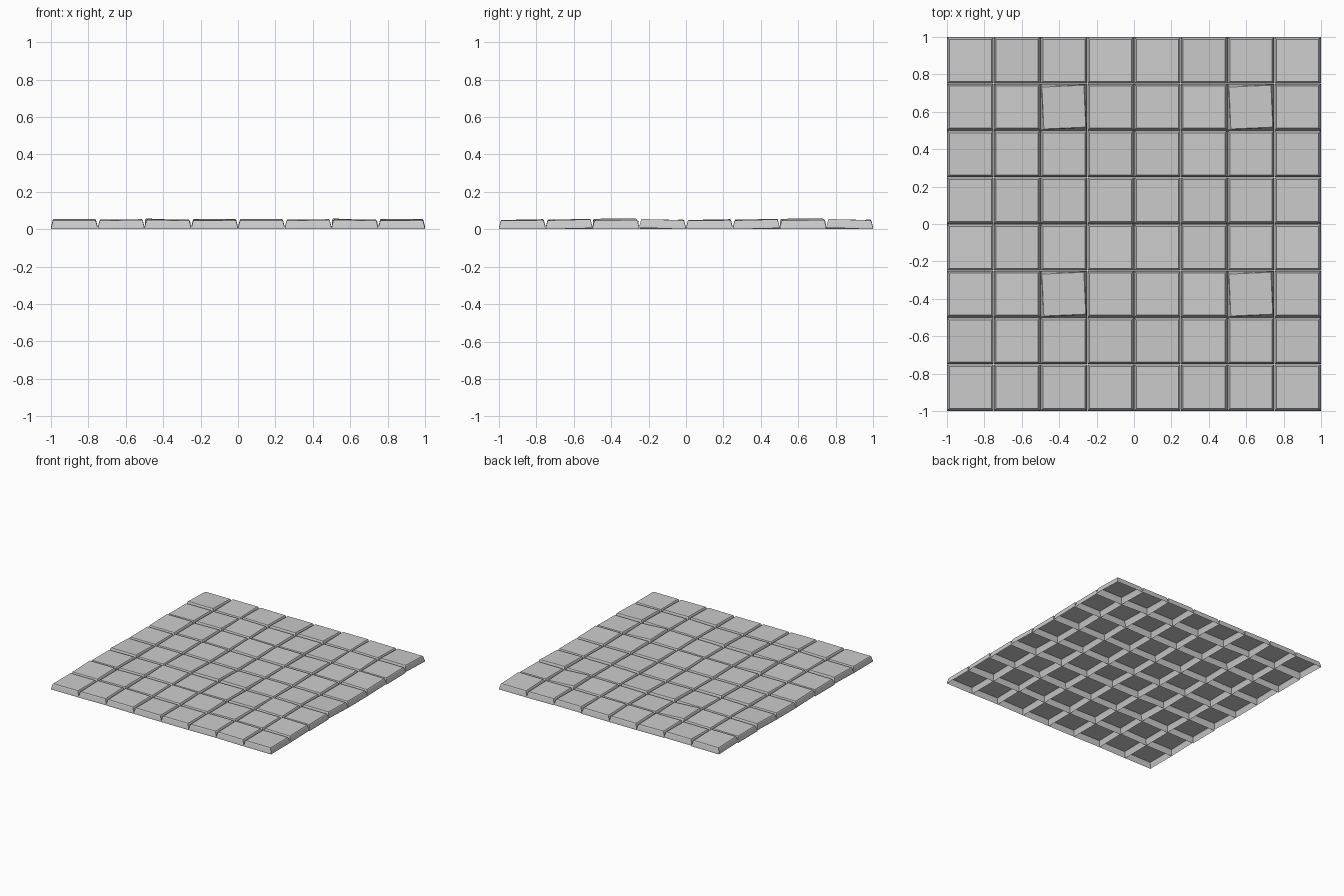
import bpy, bmesh, math
from mathutils import Matrix, Vector

if "Cube" in bpy.data.objects:
    bpy.data.objects.remove(bpy.data.objects["Cube"])

# Tile cross-section: half width, height (open underneath)
PROFILE = [(0.1245, 0.0), (0.1235, 0.010), (0.116, 0.040), (0.112, 0.0465)]

# Unevenness of a repeating 4 x 4 patch: slope along x, slope along y, twist (degrees)
PATCH = [
    [(0, 0, 0), (.01, .02, 0), (-.01, .02, 0), (0, 0, 0)],
    [(0, .03, 0), (.02, 0, 0), (0, .02, 0), (-.015, .025, 0)],
    [(.01, 0, 0), (.01, -.02, 0), (-.04, .005, 2.5), (0, .01, 0)],
    [(0, -.03, 0), (0, .02, 0), (-.01, -.02, 0), (0, -.035, 0)],
]


def add_tile(bm, x, y, sx, sy, twist):
    lift = 0.125 * (abs(sx) + abs(sy))
    rot = Matrix.Rotation(math.radians(twist), 3, 'Z')
    rings = []
    for w, h in PROFILE:
        ring = []
        for i, j in ((-1, -1), (1, -1), (1, 1), (-1, 1)):
            p = Vector((i * w, j * w, h))
            if h > 0.02:
                p = rot @ p          # only the upper part is twisted
            p.z += lift + sx * p.x + sy * p.y
            ring.append(bm.verts.new(p + Vector((x, y, 0))))
        rings.append(ring)
    for a, b in zip(rings, rings[1:]):
        for k in range(4):
            n = (k + 1) % 4
            bm.faces.new((a[k], a[n], b[n], b[k]))
    bm.faces.new(rings[-1])


# One patch of sixteen uneven tiles
bm = bmesh.new()
for r, row in enumerate(PATCH):
    for c, (sx, sy, tw) in enumerate(row):
        add_tile(bm, -0.875 + 0.25 * c, -0.875 + 0.25 * r, sx, sy, tw)
mesh = bpy.data.meshes.new("floor_tiles")
bm.to_mesh(mesh)
bm.free()
floor = bpy.data.objects.new("floor_tiles", mesh)
bpy.context.collection.objects.link(floor)

# Repeat the patch two by two
for axis in ((1, 0, 0), (0, 1, 0)):
    arr = floor.modifiers.new("repeat", 'ARRAY')
    arr.count = 2
    arr.use_relative_offset = False
    arr.use_constant_offset = True
    arr.constant_offset_displace = axis
